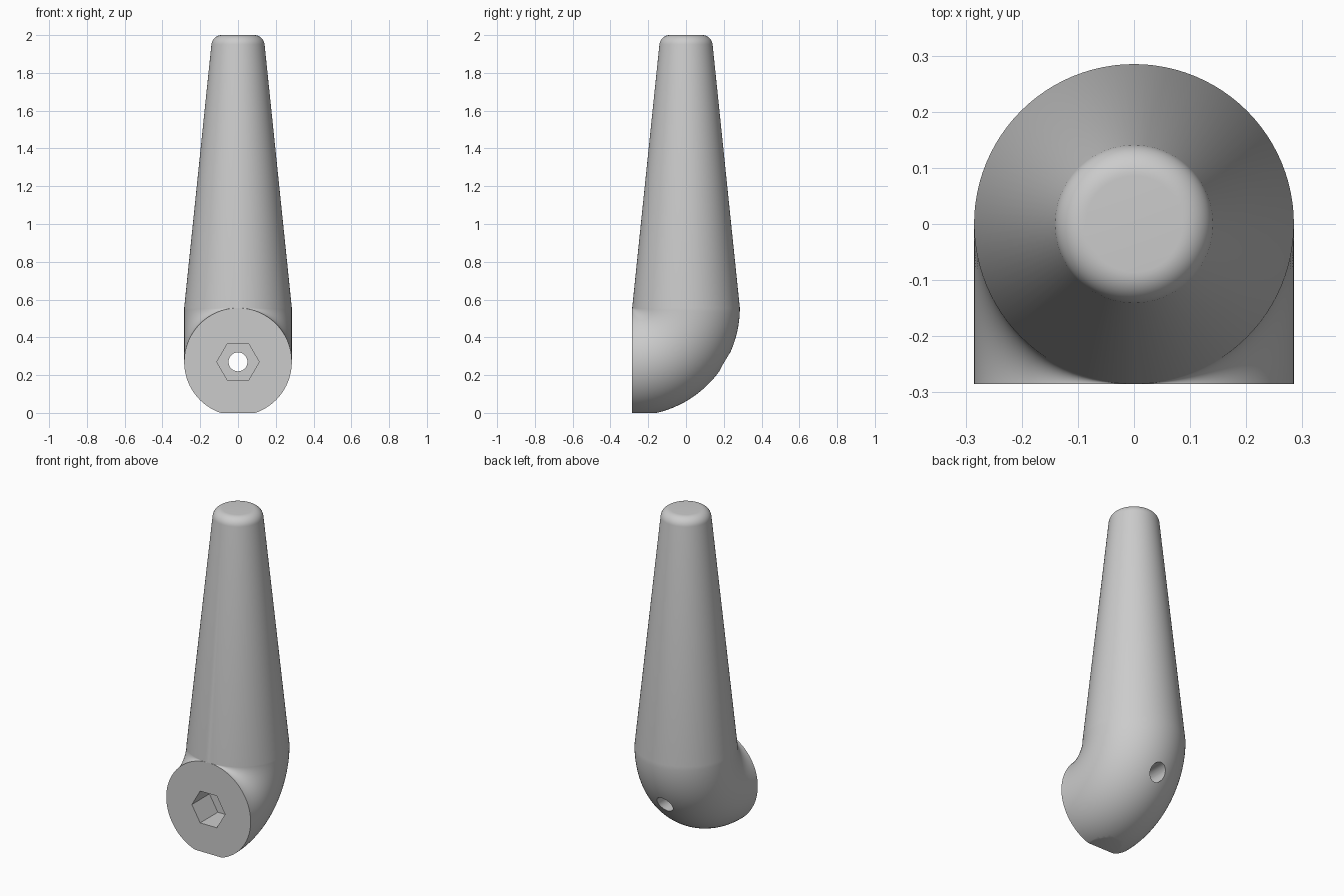
import bpy, bmesh, math
from mathutils import Vector

if "Cube" in bpy.data.objects:
    bpy.data.objects.remove(bpy.data.objects["Cube"])

R = 0.285            # elbow tube radius, equal to its bend radius
BEND_Z = 0.555       # height where the elbow meets the taper
HOLE_Z = 0.27        # centre of the mounting face
SEG = 96

grey = bpy.data.materials.new("plain_grey")
grey.diffuse_color = (0.6, 0.6, 0.6, 1)
grey.use_nodes = True
grey.node_tree.nodes["Principled BSDF"].inputs["Base Color"].default_value = grey.diffuse_color

# Rings as (centre, in-plane direction, radius): elbow from the front face upward
rings = []
for i in range(33):
    a = math.radians(-90 + 90 * i / 32)
    out = Vector((0, math.cos(a), math.sin(a)))
    rings.append((Vector((0, -R, BEND_Z)) + R * out, out, R))

# Tapered grip and its rounded tip
f, tip_r = 0.055, 0.086
for i in range(13):
    a = math.radians(6 + 84 * i / 12)
    rings.append((Vector((0, 0, 2 - f + f * math.sin(a))), Vector((0, 1, 0)),
                  tip_r + f * math.cos(a)))

bm = bmesh.new()
loops = []
for centre, out, r in rings:
    loops.append([bm.verts.new(centre + r * (math.cos(t) * out + math.sin(t) * Vector((1, 0, 0))))
                  for t in (2 * math.pi * k / SEG for k in range(SEG))])
for lo, hi in zip(loops, loops[1:]):
    for k in range(SEG):
        n = (k + 1) % SEG
        bm.faces.new((lo[k], lo[n], hi[n], hi[k]))
bm.faces.new(loops[0])
bm.faces.new(loops[-1])
bmesh.ops.remove_doubles(bm, verts=bm.verts[:], dist=1e-5)

# Flat cut under the elbow
cut = bmesh.ops.bisect_plane(bm, geom=bm.verts[:] + bm.edges[:] + bm.faces[:],
                             plane_co=(0, 0, 0), plane_no=(0, 0, -1), clear_outer=True)
bmesh.ops.holes_fill(bm, edges=[e for e in bm.edges if e.is_boundary], sides=0)
bmesh.ops.recalc_face_normals(bm, faces=bm.faces[:])
mesh = bpy.data.meshes.new("lever_handle")
bm.to_mesh(mesh)
bm.free()
handle = bpy.data.objects.new("lever_handle", mesh)
bpy.context.collection.objects.link(handle)
mesh.materials.append(grey)


def drill(name, sides, radius, y0, y1):
    """Cut a prism running along y out of the handle."""
    bpy.ops.mesh.primitive_cylinder_add(vertices=sides, radius=radius, depth=y1 - y0,
                                        location=(0, (y0 + y1) / 2, HOLE_Z),
                                        rotation=(math.pi / 2, 0, 0))
    cutter = bpy.context.object
    cutter.name = name
    cutter.hide_render = True
    if sides == 6:                       # corners point sideways
        cutter.rotation_euler = (math.pi / 2, math.pi / 6, 0)
    mod = handle.modifiers.new(name, 'BOOLEAN')
    mod.operation = 'DIFFERENCE'
    mod.solver = 'EXACT'
    mod.object = cutter
    bpy.context.view_layer.objects.active = handle
    bpy.ops.object.modifier_apply(modifier=name)
    bpy.data.objects.remove(cutter)


# Hexagonal socket and through hole
drill("hex_socket", 6, 0.112, -R - 0.1, -R + 0.17)
drill("bolt_hole", 48, 0.05, -0.5, 0.5)

bpy.ops.object.select_all(action='DESELECT')
handle.select_set(True)
bpy.context.view_layer.objects.active = handle
bpy.ops.object.shade_smooth_by_angle(angle=math.radians(25))
